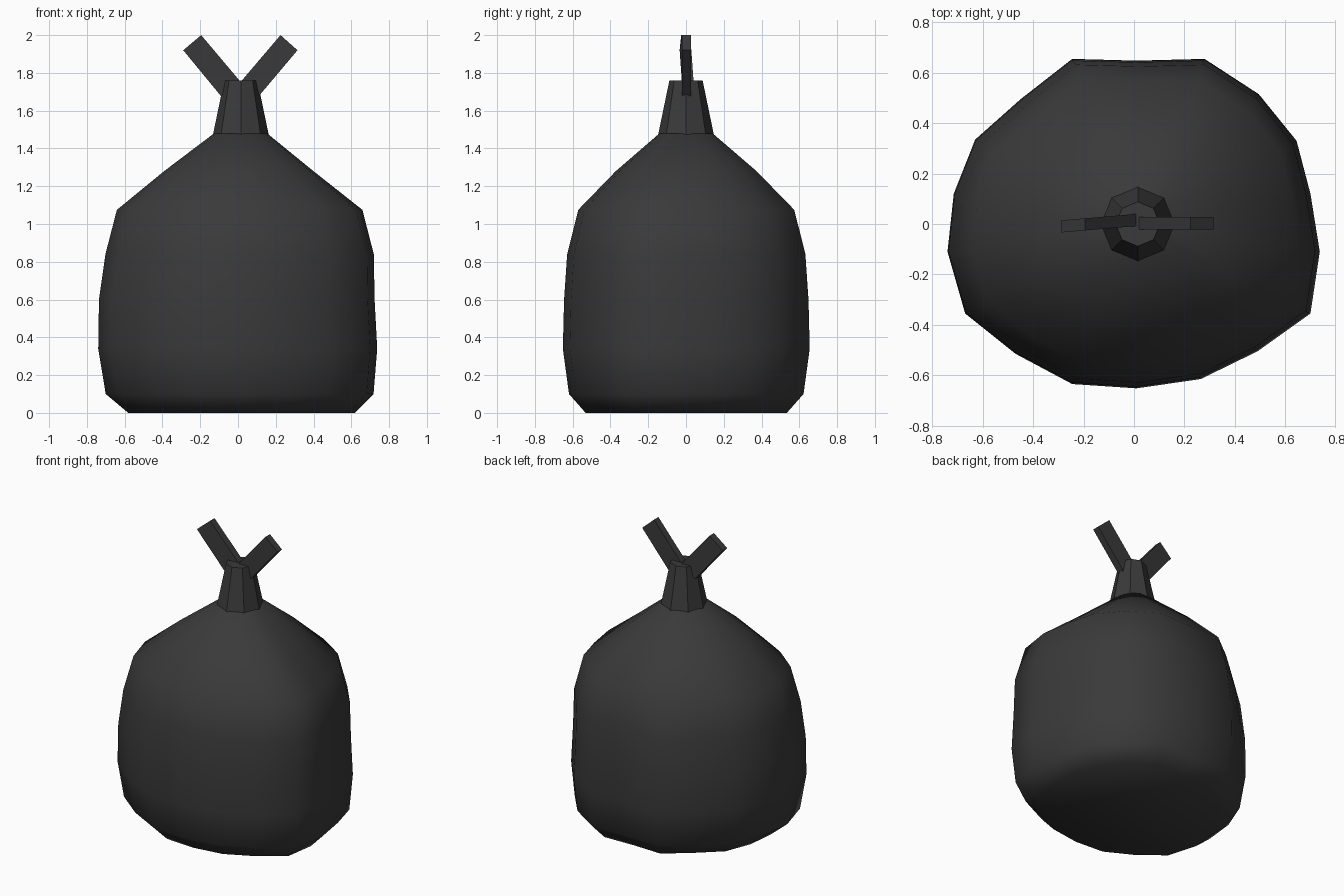
import bpy, bmesh, math

if "Cube" in bpy.data.objects:
    bpy.data.objects.remove(bpy.data.objects["Cube"])

black = bpy.data.materials.new("black plastic")
black.diffuse_color = (0.042, 0.042, 0.042, 1)
black.use_nodes = True
black.node_tree.nodes["Principled BSDF"].inputs["Base Color"].default_value = black.diffuse_color


def make(name, verts, faces, smooth):
    me = bpy.data.meshes.new(name)
    me.from_pydata(verts, [], faces)
    bm = bmesh.new()
    bm.from_mesh(me)
    bmesh.ops.recalc_face_normals(bm, faces=bm.faces)
    bm.to_mesh(me)
    bm.free()
    for p in me.polygons:
        p.use_smooth = smooth
    me.materials.append(black)
    ob = bpy.data.objects.new(name, me)
    bpy.context.collection.objects.link(ob)
    return ob


def loft(name, rings, smooth):
    """Skin a stack of equal-length rings and cap both ends."""
    n = len(rings[0])
    verts = [v for r in rings for v in r]
    faces = [(k * n + i, k * n + (i + 1) % n, (k + 1) * n + (i + 1) % n, (k + 1) * n + i)
             for k in range(len(rings) - 1) for i in range(n)]
    faces.append(tuple(range(n))[::-1])
    faces.append(tuple(range(len(verts) - n, len(verts))))
    return make(name, verts, faces, smooth)


# bag body: lumpy 18-sided outline scaled up the height
outline = [(.70, .12), (.645, .33), (.495, .515), (.28, .655), (.01, .648), (-.245, .655),
           (-.45, .495), (-.63, .335), (-.715, .12), (-.74, -.11), (-.67, -.355), (-.47, -.515),
           (-.245, -.635), (.01, -.652), (.265, -.615), (.49, -.505), (.70, -.355), (.737, -.11)]
# z, x scale, y scale, x shift
levels = [(0, .812, .815, .02), (.10, .96, .95, .01), (.34, 1, 1, 0), (.60, .988, .99, -.005),
          (.84, .962, .965, .01), (1.075, .88, .875, .01), (1.28, .535, .57, .005),
          (1.48, .19, .215, .014)]
loft("bag_body", [[(x * sx + dx, y * sy, z) for x, y in outline]
                  for z, sx, sy, dx in levels], True)


# gathered neck
def octagon(r, z):
    return [(.015 + r * math.cos(i * math.pi / 4), r * math.sin(i * math.pi / 4), z)
            for i in range(8)]


loft("bag_neck", [octagon(.147, 1.475), octagon(.088, 1.76)], False)


# two flat tie ends, spreading in a V
def tie(name, corners, y0, slope):
    loft(name, [[(x, y0 + slope * x + s, z) for x, z in corners] for s in (-.024, .024)], False)


tie("left_tie", [(-.29, 1.92), (-.195, 2.0), (.01, 1.757), (-.09, 1.677)], .015, .085)
tie("right_tie", [(.315, 1.92), (.225, 2.0), (.018, 1.757), (.11, 1.677)], .003, 0)
